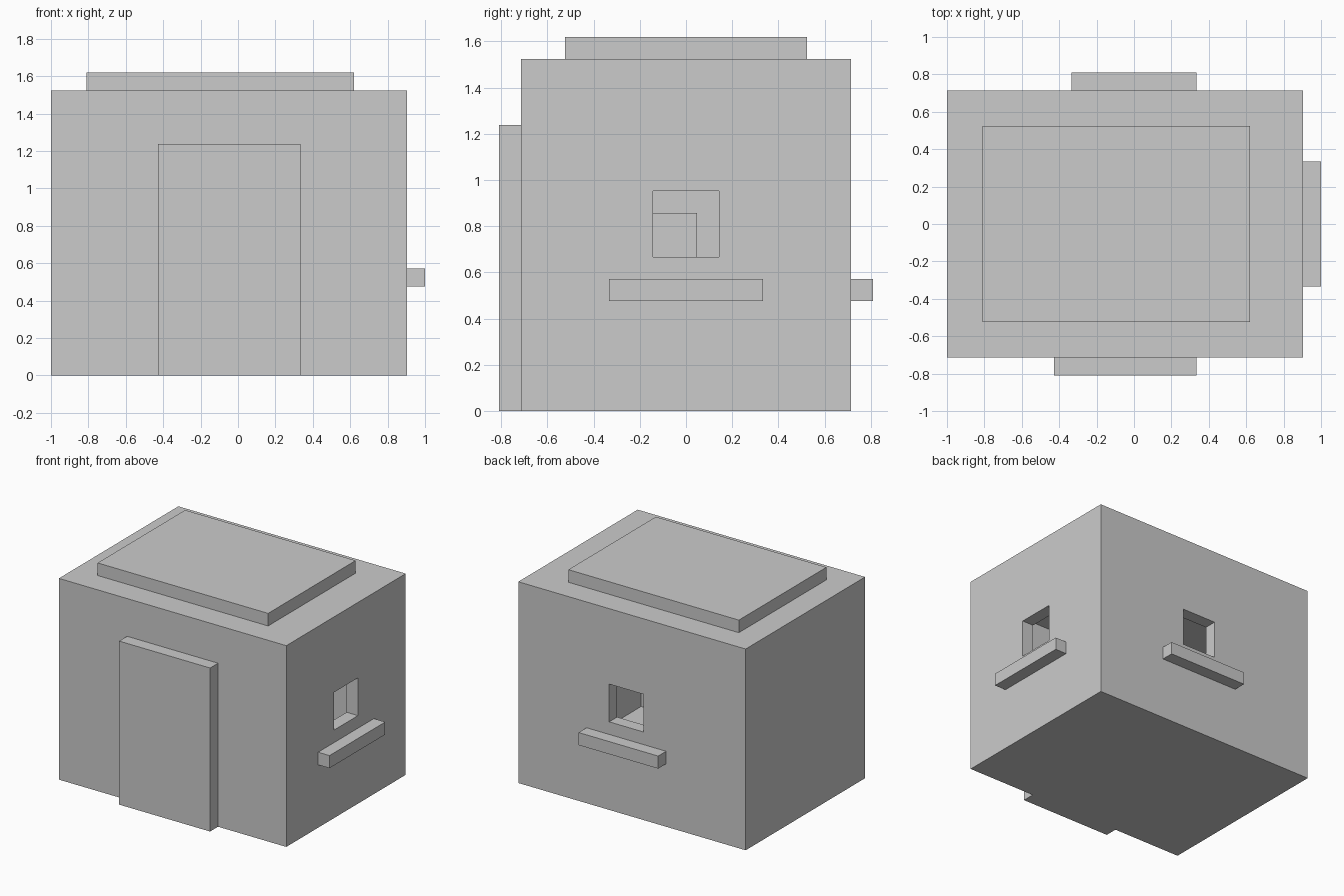
import bpy
from mathutils import Vector

if "Cube" in bpy.data.objects:
    bpy.data.objects.remove(bpy.data.objects["Cube"])

U = 2 / 21                               # the whole hut sits on a regular unit grid
ORIGIN = Vector((-1, -7.5 * U, 0))       # front left bottom corner of the walls


def box(name, lo, hi):
    """Axis-aligned box between two grid corners, counted in units from ORIGIN."""
    lo, hi = Vector(lo) * U + ORIGIN, Vector(hi) * U + ORIGIN
    bpy.ops.mesh.primitive_cube_add(size=1, location=(lo + hi) / 2)
    obj = bpy.context.object
    obj.name = name
    obj.scale = hi - lo
    bpy.ops.object.transform_apply(location=False, rotation=False, scale=True)
    return obj


def cut(target, name, lo, hi):
    """Subtract a box from the target and remove the cutter."""
    cutter = box(name, lo, hi)
    mod = target.modifiers.new(name, 'BOOLEAN')
    mod.operation = 'DIFFERENCE'
    mod.solver = 'EXACT'
    mod.object = cutter
    bpy.context.view_layer.objects.active = target
    bpy.ops.object.modifier_apply(modifier=name)
    bpy.data.objects.remove(cutter, do_unlink=True)


# Hollow walls with one-unit thickness
walls = box("walls", (0, 0, 0), (20, 15, 16))
cut(walls, "room", (1, 1, 1), (19, 14, 14))

# Window openings in the right and back walls
cut(walls, "right_opening", (18.5, 6, 7), (20.5, 9, 10))
cut(walls, "back_opening", (9, 13.5, 7), (12, 15.5, 10))

# Sills below the windows
box("right_sill", (20, 4, 5), (21, 11, 6))
box("back_sill", (7, 15, 5), (14, 16, 6))

# Raised roof panel and front door
box("roof_panel", (2, 2, 16), (17, 13, 17))
box("door", (6, -1, 0), (14, 0, 13))

# Cupboard in the room, glimpsed through the right window
box("cupboard", (1, 1, 1), (4, 8, 9))
